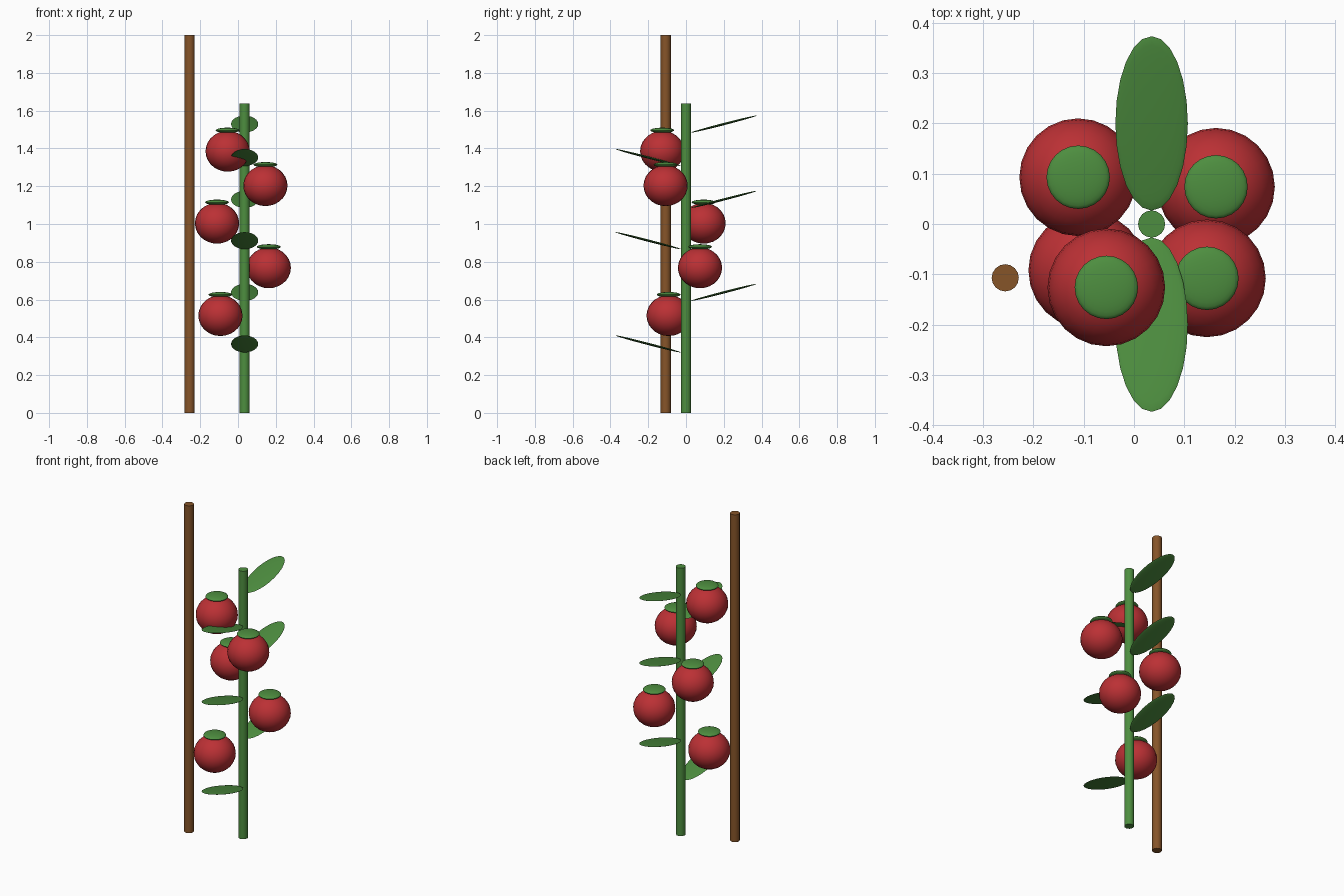
import bpy
from math import radians

if "Cube" in bpy.data.objects:
    bpy.data.objects.remove(bpy.data.objects["Cube"])


def material(name, color):
    m = bpy.data.materials.new(name)
    m.diffuse_color = (*color, 1)
    m.use_nodes = True
    m.node_tree.nodes["Principled BSDF"].inputs["Base Color"].default_value = m.diffuse_color
    return m


GREEN = material("green", (0.075, 0.27, 0.05))
RED = material("red", (0.50, 0.03, 0.035))
BROWN = material("brown", (0.24, 0.09, 0.022))


def finish(name, mat):
    ob = bpy.context.object
    ob.name = name
    ob.data.materials.append(mat)
    bpy.ops.object.shade_smooth_by_angle(angle=radians(40))
    return ob


def pole(name, x, y, radius, height, mat):
    bpy.ops.mesh.primitive_cylinder_add(vertices=16, radius=radius, depth=height,
                                        location=(x, y, height / 2))
    return finish(name, mat)


def ellipsoid(name, loc, scale, mat, tilt=0, segments=24, rings=14):
    bpy.ops.mesh.primitive_uv_sphere_add(segments=segments, ring_count=rings, radius=1,
                                         location=loc, rotation=(tilt, 0, 0))
    bpy.context.object.scale = scale
    bpy.ops.object.transform_apply(location=False, rotation=False, scale=True)
    return finish(name, mat)


STEM_X = 0.035

# Support stake and main stem
pole("stake", -0.256, -0.107, 0.027, 2.0, BROWN)
pole("stem", STEM_X, 0, 0.027, 1.637, GREEN)

# Thin leaves alternating front and back, tips raised
for i, z in enumerate((0.365, 0.638, 0.912, 1.13, 1.352, 1.529)):
    side = 1 if i % 2 else -1
    ellipsoid(f"leaf_{i + 1}", (STEM_X, side * 0.2, z), (0.072, 0.179, 0.006),
              GREEN, tilt=side * radians(14.5))

# Tomatoes, each with a flattened green cap
for i, (x, y, z) in enumerate(((-0.093, -0.092, 0.515), (0.163, 0.074, 0.768),
                               (-0.111, 0.093, 1.004), (0.145, -0.108, 1.203),
                               (-0.055, -0.126, 1.385))):
    ellipsoid(f"tomato_{i + 1}", (x, y, z), (0.117, 0.117, 0.108), RED)
    ellipsoid(f"tomato_cap_{i + 1}", (x, y, z + 0.111), (0.063, 0.063, 0.014), GREEN)
